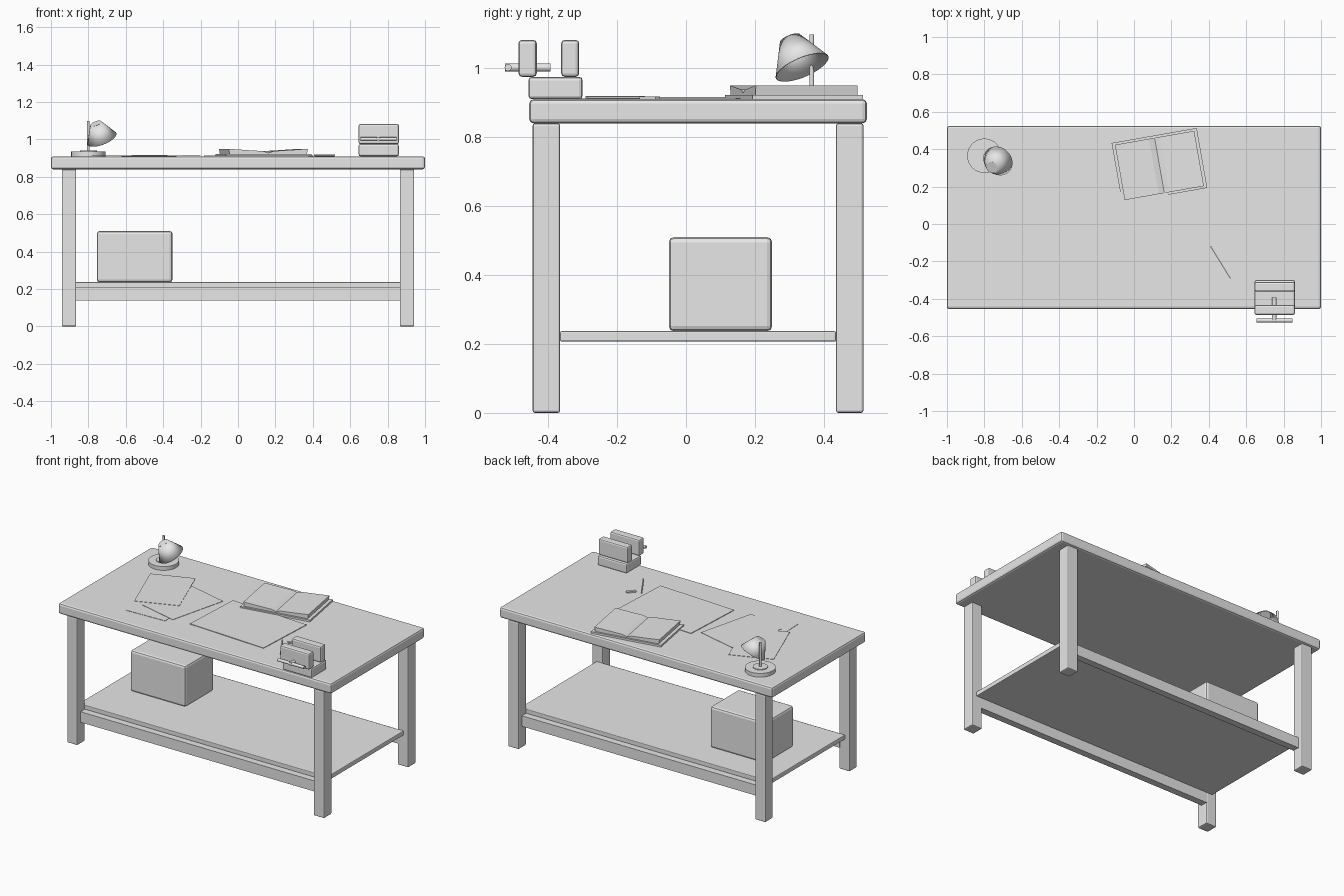
import bpy
import bmesh
import math
from mathutils import Vector, Matrix

if "Cube" in bpy.data.objects:
    bpy.data.objects.remove(bpy.data.objects["Cube"])

GREY = (0.8, 0.8, 0.8, 1)
grey = bpy.data.materials.new("plain grey")
grey.use_nodes = True
grey.diffuse_color = GREY
grey.node_tree.nodes["Principled BSDF"].inputs["Base Color"].default_value = GREY


def finish(name, bm, matrix=None, bevel=0, segments=2, smooth=False):
    bmesh.ops.recalc_face_normals(bm, faces=bm.faces)
    mesh = bpy.data.meshes.new(name)
    bm.to_mesh(mesh)
    bm.free()
    mesh.materials.append(grey)
    ob = bpy.data.objects.new(name, mesh)
    bpy.context.scene.collection.objects.link(ob)
    if matrix:
        ob.matrix_world = matrix
    if bevel:
        mod = ob.modifiers.new("soft edges", "BEVEL")
        mod.width, mod.segments = bevel, segments
    if smooth:
        bpy.ops.object.select_all(action="DESELECT")
        ob.select_set(True)
        bpy.context.view_layer.objects.active = ob
        bpy.ops.object.shade_smooth_by_angle(angle=math.radians(35))
    return ob


def box(name, xs, ys, zs, bevel=0):
    """Box from its lower and upper limits on each axis."""
    bm = bmesh.new()
    bmesh.ops.create_cube(bm, size=1)
    for v in bm.verts:
        for axis, (lo, hi) in enumerate((xs, ys, zs)):
            v.co[axis] = hi if v.co[axis] > 0 else lo
    return finish(name, bm, bevel=bevel)


def slab(name, center, size, angle, bevel=0):
    """Box lying on the table, turned about z."""
    bm = bmesh.new()
    bmesh.ops.create_cube(bm, size=1)
    bmesh.ops.scale(bm, vec=size, verts=bm.verts)
    turn = Matrix.Translation(center) @ Matrix.Rotation(math.radians(angle), 4, "Z")
    return finish(name, bm, turn, bevel)


def tube(name, start, end, r1, r2=None, sides=24, capped=True):
    """Round bar or cone between two points."""
    a, b = Vector(start), Vector(end)
    bm = bmesh.new()
    bmesh.ops.create_cone(bm, cap_ends=capped, segments=sides, radius1=r1,
                          radius2=r1 if r2 is None else r2, depth=(b - a).length)
    turn = (b - a).to_track_quat("Z", "Y").to_matrix().to_4x4()
    return finish(name, bm, Matrix.Translation((a + b) / 2) @ turn, smooth=True)


# Table
TOP = 0.91
box("table_top", (-1, 1), (-0.455, 0.525), (0.84, TOP), 0.013)
for side, xs in (("left", (0.865, 0.942)), ("right", (-0.942, -0.865))):
    for end, ys in (("front", (-0.445, -0.365)), ("back", (0.435, 0.515))):
        box(f"{end}_{side}_leg", xs, ys, (0, 0.84), 0.007)
box("shelf", (-0.91, 0.91), (-0.365, 0.435), (0.207, 0.237), 0.004)
box("front_rail", (-0.87, 0.87), (-0.41, -0.365), (0.14, 0.21))
box("back_rail", (-0.87, 0.87), (0.435, 0.48), (0.14, 0.21))

# Storage box on the shelf
box("storage_box", (-0.755, -0.35), (-0.05, 0.25), (0.237, 0.51), 0.015)

# Lamp
LX, LY = -0.8, 0.365
tube("lamp_base", (LX, LY, TOP), (LX, LY, 0.935), 0.092, sides=32)
tube("lamp_collar", (LX, LY, 0.935), (LX, LY, 0.94), 0.045)
tube("lamp_pole", (LX, LY, 0.93), (LX, LY, 1.098), 0.007, sides=12)
shade = tube("lamp_shade", (-0.727, 0.337, 1.003), (-0.76, 0.302, 1.085),
             0.083, 0.032, sides=32, capped=False)
shell = shade.modifiers.new("shell", "SOLIDIFY")
shell.thickness, shell.offset = 0.003, -1
tube("lamp_shade_cap", (-0.758, 0.304, 1.08), (-0.76, 0.302, 1.085), 0.032, sides=32)

# Loose papers and drawing sheet
PAPER = (0.28, 0.4, 0.002)
slab("lower_paper", (-0.475, -0.1, TOP + 0.001), PAPER, 2)
slab("middle_paper", (-0.385, -0.03, TOP + 0.003), PAPER, -14)
slab("upper_paper", (-0.578, 0.06, TOP + 0.005), PAPER, 21)
slab("drawing_sheet", (0.11, -0.05, TOP + 0.002), (0.56, 0.42, 0.004), -3)

# Pencil and eraser
tube("pencil", (0.515, -0.29, TOP + 0.005), (0.41, -0.12, TOP + 0.005), 0.005, sides=6)
slab("eraser", (0.475, -0.105, TOP + 0.004), (0.06, 0.02, 0.008), 49)

# Open book: flat cover with two page blocks rising to the outer edges
BOOK = Vector((0.136, 0.313, TOP))
slab("book_cover", BOOK + Vector((0, 0, 0.006)), (0.462, 0.325, 0.012), 10)
place = Matrix.Translation(BOOK) @ Matrix.Rotation(math.radians(10), 4, "Z")
for side, s in (("left", 1), ("right", -1)):
    bm = bmesh.new()
    profile = [(0, 0.01), (0.21, 0.012), (0.215, 0.04), (0.1, 0.032), (0.03, 0.028), (0, 0.018)]
    face = bm.faces.new([bm.verts.new((s * x, -0.15, z)) for x, z in profile])
    out = bmesh.ops.extrude_face_region(bm, geom=[face])
    moved = [g for g in out["geom"] if isinstance(g, bmesh.types.BMVert)]
    bmesh.ops.translate(bm, vec=(0, 0.3, 0), verts=moved)
    finish(f"{side}_book_pages", bm, place)

# Table-edge clamp: base, two jaws, screw and handle
CLAMP = (0.645, 0.86)
box("clamp_base", CLAMP, (-0.457, -0.3), (TOP, 0.975), 0.01)
box("clamp_front_jaw", CLAMP, (-0.486, -0.433), (0.975, 1.082), 0.01)
box("clamp_back_jaw", CLAMP, (-0.362, -0.31), (0.975, 1.082), 0.01)
tube("clamp_screw", (0.75, -0.525, 1.002), (0.75, -0.393, 1.002), 0.012, sides=16)
tube("clamp_handle", (0.655, -0.516, 1.002), (0.848, -0.516, 1.002), 0.01, sides=16)
